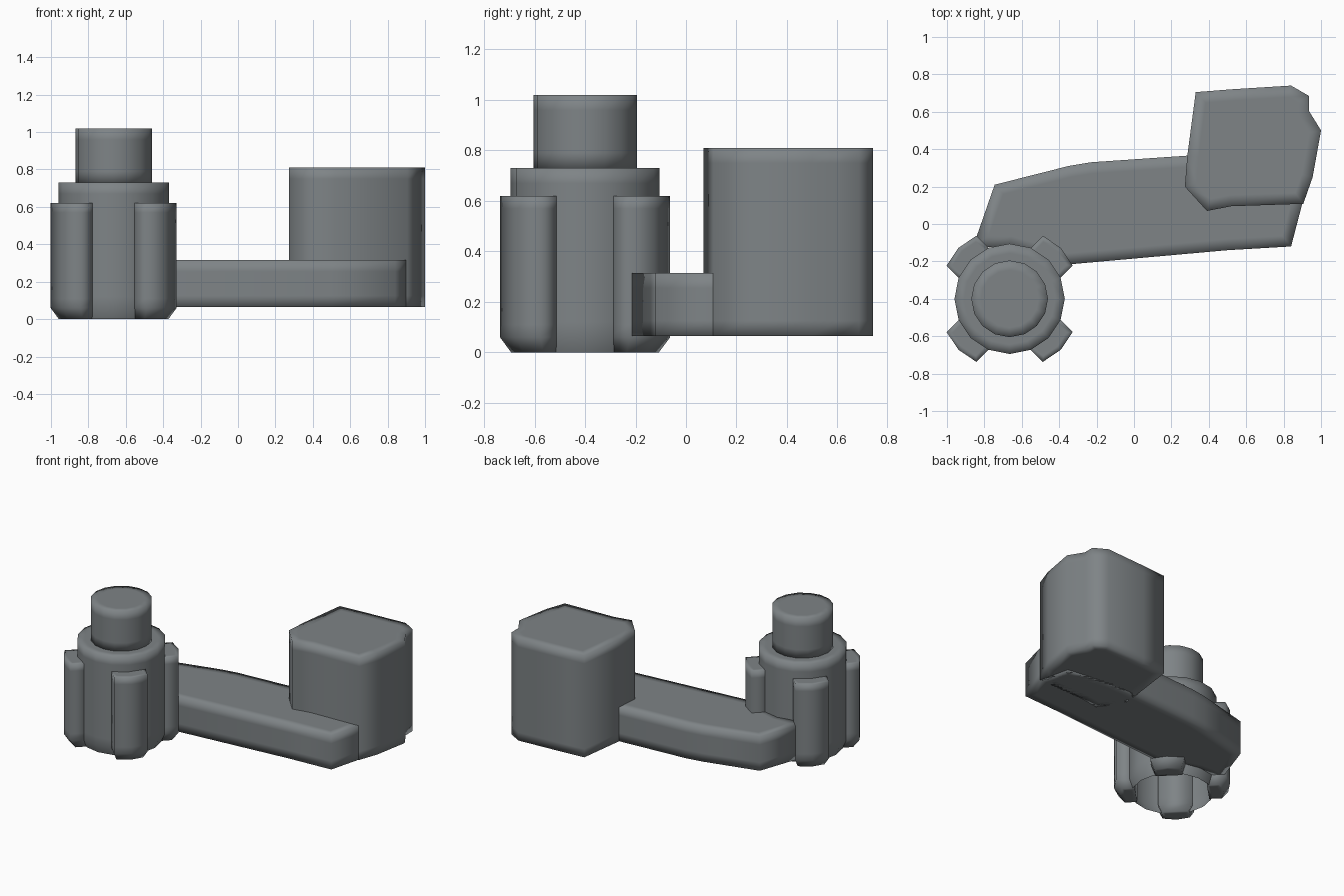
import bpy, bmesh, math

if "Cube" in bpy.data.objects:
    bpy.data.objects.remove(bpy.data.objects["Cube"])

grey = bpy.data.materials.new("dark grey")
grey.diffuse_color = (0.21, 0.23, 0.24, 1)
grey.use_nodes = True
grey.node_tree.nodes["Principled BSDF"].inputs["Base Color"].default_value = grey.diffuse_color


def loft(name, rings, bottom=True, inset=0.05):
    """Skin a stack of (z, outline) rings; caps get an inset loop for soft shading."""
    bm = bmesh.new()
    loops = [[bm.verts.new((x, y, z)) for x, y in pts] for z, pts in rings]
    n = len(loops[0])
    for a, b in zip(loops, loops[1:]):
        for i in range(n):
            j = (i + 1) % n
            bm.faces.new((a[i], a[j], b[j], b[i]))
    caps = [bm.faces.new(loops[-1])]
    if bottom:
        caps.append(bm.faces.new(loops[0][::-1]))
    bm.normal_update()
    for cap in caps:
        bmesh.ops.inset_individual(bm, faces=[cap], thickness=inset, use_even_offset=True)
    for f in bm.faces:
        f.smooth = True
    me = bpy.data.meshes.new(name)
    bm.to_mesh(me)
    bm.free()
    me.materials.append(grey)
    ob = bpy.data.objects.new(name, me)
    bpy.context.collection.objects.link(ob)
    return ob


def prism(name, pts, z0, z1, soft=0.06):
    return loft(name, [(z, pts) for z in (z0, z0 + soft, z1 - soft, z1)], inset=soft)


CX, CY = -0.665, -0.40


def circle(r, n=16):
    return [(CX + r * math.cos(2 * math.pi * i / n),
             CY + r * math.sin(2 * math.pi * i / n)) for i in range(n)]


# Knob: hollow body open underneath, with a narrower stem on top
loft("knob_body", [(0, circle(0.27)), (0.06, circle(0.295)), (0.12, circle(0.295)),
                   (0.67, circle(0.295)), (0.73, circle(0.295))], bottom=False)
loft("knob_stem", [(0.725, circle(0.205)), (0.79, circle(0.205)),
                   (0.96, circle(0.205)), (1.02, circle(0.205))])


# Four grip ribs around the knob
def rib_outline(angle, pull, width):
    c, s = math.cos(angle), math.sin(angle)
    local = [(0.24, -width), (0.364 - pull, -width), (0.386 - pull, 0),
             (0.364 - pull, width), (0.24, width)]
    return [(CX + u * c - v * s, CY + u * s + v * c) for u, v in local]


for k in range(4):
    a = math.pi / 4 + k * math.pi / 2
    full, small = rib_outline(a, 0, 0.113), rib_outline(a, 0.04, 0.09)
    loft("grip_rib_%d" % (k + 1),
         [(0, small), (0.06, full), (0.11, full), (0.57, full), (0.62, full)], inset=0.025)

# Flat arm joining the knob to the block
prism("arm", [(-0.86, -0.12), (-0.665, -0.125), (-0.47, -0.18), (-0.36, -0.217),
              (0.50, -0.14), (0.84, -0.12), (0.90, 0.11), (0.85, 0.33),
              (0.50, 0.375), (0.28, 0.365), (-0.23, 0.33), (-0.35, 0.31),
              (-0.745, 0.21)], 0.065, 0.315)

# Tall faceted end block
prism("end_block", [(0.39, 0.07), (0.52, 0.095), (0.905, 0.108), (0.955, 0.25),
                    (1.0, 0.50), (0.935, 0.605), (0.935, 0.685), (0.84, 0.74),
                    (0.52, 0.72), (0.33, 0.705), (0.285, 0.365), (0.272, 0.20)],
      0.065, 0.81)
